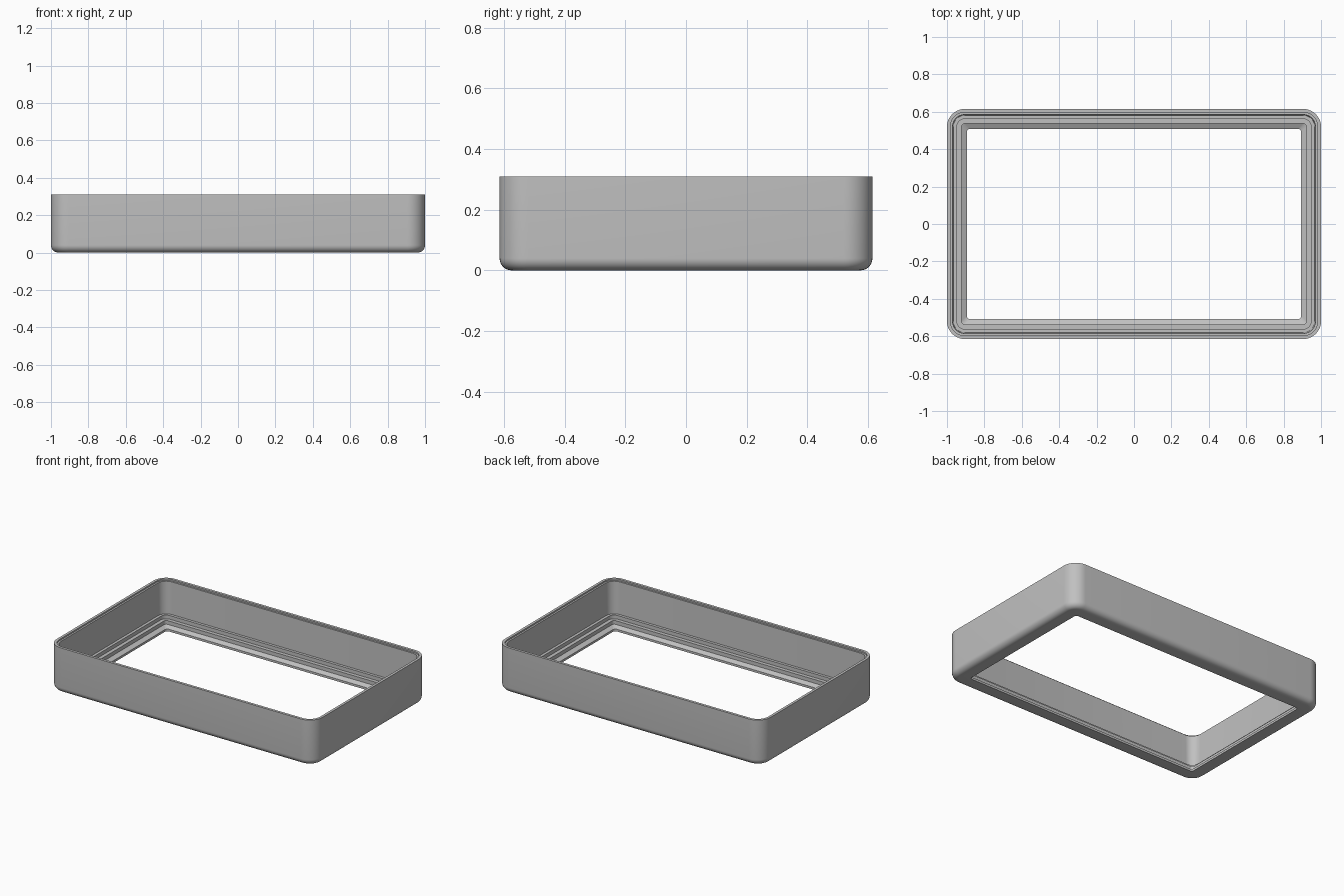
import bpy
import bmesh
from math import sin, cos, pi

cube = bpy.data.objects.get("Cube")
if cube:
    bpy.data.objects.remove(cube)

HALF_X, HALF_Y, HEIGHT = 1.0, 0.615, 0.31
CORNER, FILLET = 0.095, 0.04
CORNER_STEPS, FILLET_STEPS = 10, 8

# Plain grey plastic
grey = bpy.data.materials.new("plain_grey")
grey.use_nodes = True
colour = (0.53, 0.53, 0.53, 1)
grey.diffuse_color = colour
grey.node_tree.nodes["Principled BSDF"].inputs["Base Color"].default_value = colour


def rounded_loop(bm, inset, z):
    """Ring of vertices around a rounded rectangle, inset from the outside."""
    r = max(CORNER - inset, 0.018)
    cx, cy = HALF_X - inset - r, HALF_Y - inset - r
    ring = []
    for q, (sx, sy) in enumerate([(1, 1), (-1, 1), (-1, -1), (1, -1)]):
        for i in range(CORNER_STEPS + 1):
            a = (q + i / CORNER_STEPS) * pi / 2
            ring.append(bm.verts.new((sx * cx + r * cos(a), sy * cy + r * sin(a), z)))
    return ring


# Wall section as (inset, height): rim lip, inner wall, stepped ledges, opening
profile = [
    (0, HEIGHT), (0.018, HEIGHT), (0.018, 0.3), (0.03, 0.3),
    (0.034, 0.08), (0.053, 0.08), (0.053, 0.055), (0.078, 0.055),
    (0.078, 0.03), (0.106, 0.015), (0.106, 0),
]
# Rounded bottom outer edge
for i in range(FILLET_STEPS + 1):
    a = i / FILLET_STEPS * pi / 2
    profile.append((FILLET * (1 - sin(a)), FILLET * (1 - cos(a))))

# Sweep the section around the frame
bm = bmesh.new()
rings = [rounded_loop(bm, *p) for p in profile]
for k, ring in enumerate(rings):
    after = rings[(k + 1) % len(rings)]
    for i in range(len(ring)):
        j = (i + 1) % len(ring)
        bm.faces.new((ring[i], ring[j], after[j], after[i]))
bmesh.ops.recalc_face_normals(bm, faces=bm.faces)

mesh = bpy.data.meshes.new("case_frame")
bm.to_mesh(mesh)
bm.free()
mesh.materials.append(grey)
frame = bpy.data.objects.new("case_frame", mesh)
bpy.context.collection.objects.link(frame)
bpy.context.view_layer.objects.active = frame
frame.select_set(True)
bpy.ops.object.shade_smooth_by_angle(angle=pi / 6)
